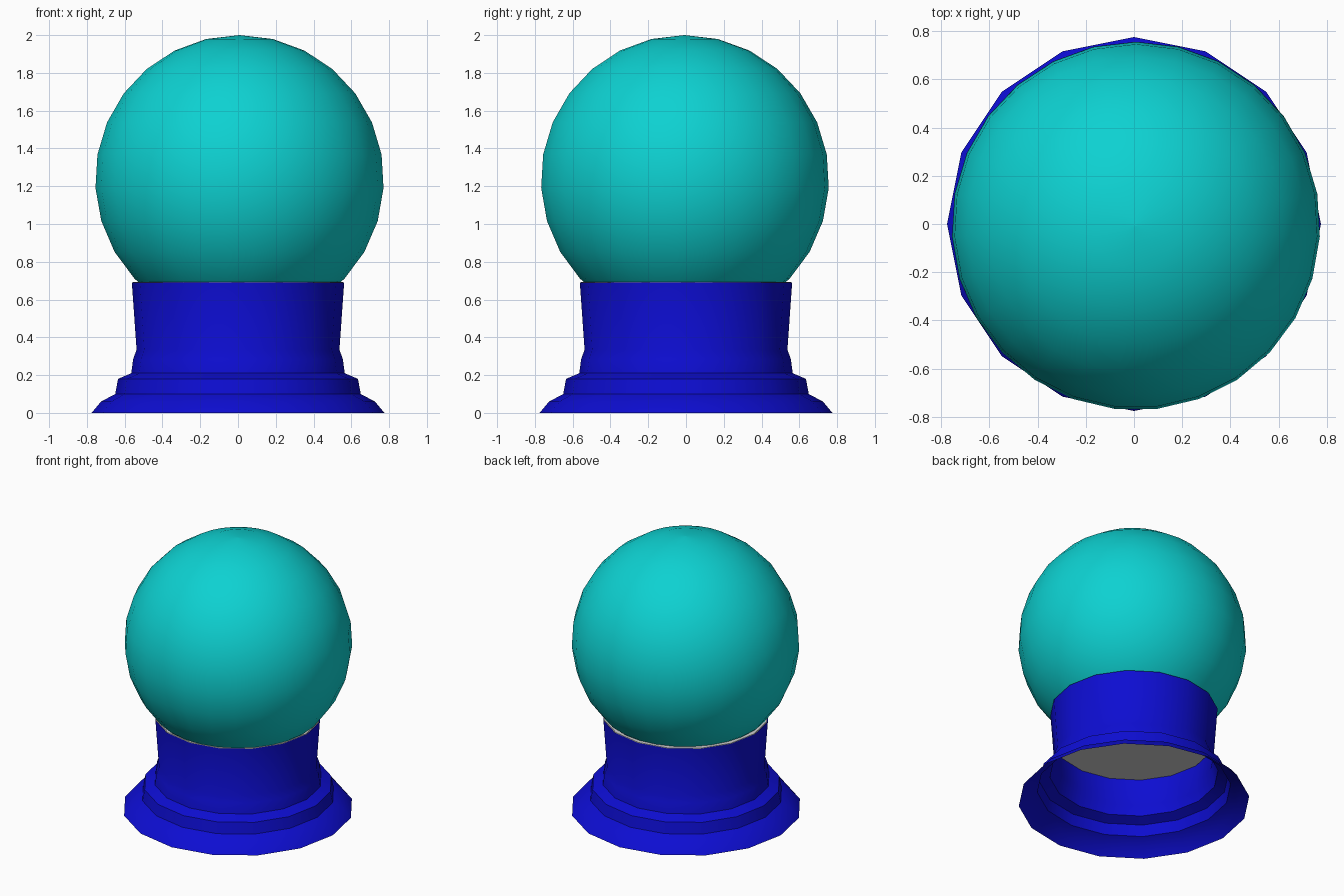
import bpy
import math

cube = bpy.data.objects.get("Cube")
if cube:
    bpy.data.objects.remove(cube, do_unlink=True)


def make_material(name, color):
    mat = bpy.data.materials.new(name)
    mat.use_nodes = True
    mat.diffuse_color = color
    mat.node_tree.nodes["Principled BSDF"].inputs["Base Color"].default_value = color
    return mat


def lathe(name, profile, sides, mat, center=(0, 0), bottom=False, top=False):
    """Revolve (radius, height) points, listed upward, starting at +y."""
    verts, faces = [], []
    for r, z in profile:
        for i in range(sides):
            a = math.pi / 2 + math.tau * i / sides
            verts.append((r * math.cos(a), r * math.sin(a), z))
    for k in range(len(profile) - 1):
        for i in range(sides):
            j = (i + 1) % sides
            lo, hi = k * sides, (k + 1) * sides
            faces.append((lo + i, lo + j, hi + j, hi + i))
    if bottom:
        faces.append(tuple(reversed(range(sides))))
    if top:
        start = (len(profile) - 1) * sides
        faces.append(tuple(range(start, start + sides)))
    mesh = bpy.data.meshes.new(name)
    mesh.from_pydata(verts, [], faces)
    mesh.materials.append(mat)
    obj = bpy.data.objects.new(name, mesh)
    obj.location = (center[0], center[1], 0)
    bpy.context.collection.objects.link(obj)
    bpy.ops.object.select_all(action="DESELECT")
    obj.select_set(True)
    bpy.context.view_layer.objects.active = obj
    bpy.ops.object.shade_smooth_by_angle(angle=math.radians(30))
    return obj


blue = make_material("deep blue", (0.004, 0.004, 0.64, 1))
teal = make_material("teal glass", (0.004, 0.64, 0.64, 1))
grey = make_material("pale grey", (0.64, 0.64, 0.64, 1))

# Hollow stepped pedestal, open underneath
lathe("pedestal", [(0.775, 0), (0.725, 0.06), (0.65, 0.10), (0.635, 0.18),
                   (0.565, 0.21), (0.555, 0.285), (0.537, 0.335), (0.562, 0.69)],
      16, blue)

# Grey plug that closes the pedestal and shows as a thin rim around the globe
lathe("inner_plug", [(0.542, 0.475), (0.557, 0.692)], 16, grey, bottom=True, top=True)

# Globe resting in the pedestal
SIDES, RADIUS, CENTER_Z = 27, 0.765, 1.235
step = math.tau / SIDES
rings = [(RADIUS * math.sin(step * k), CENTER_Z + RADIUS * math.cos(step * k))
         for k in range(12, 0, -1)]
rings.append((0.001, CENTER_Z + RADIUS))
lathe("globe", rings, SIDES, teal, center=(0.008, -0.008), bottom=True, top=True)
